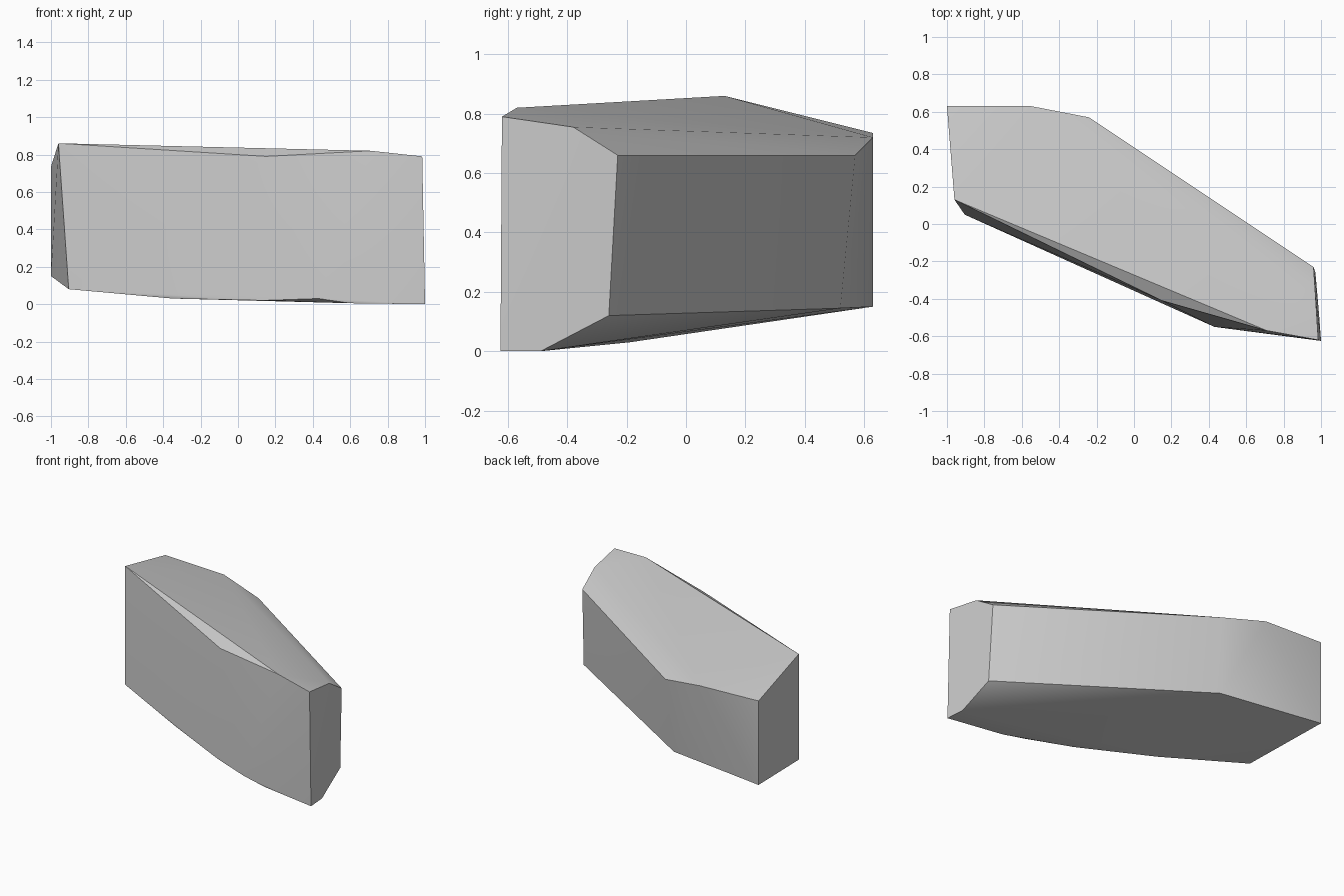
import bpy
import bmesh
from math import radians

old = bpy.data.objects.get("Cube")
if old:
    bpy.data.objects.remove(old, do_unlink=True)

# Corners of the upper side, going round from the front left end
TOP_CORNERS = [
    (0.985, -0.62, 0.79), (0.97, -0.38, 0.755), (0.96, -0.23, 0.66),
    (-0.24, 0.57, 0.66), (-0.55, 0.63, 0.72), (-1.0, 0.63, 0.735),
    (-0.96, 0.13, 0.86), (0.15, -0.41, 0.79), (0.71, -0.57, 0.82),
]
# Corners of the underside, in the same order
BOTTOM_CORNERS = [
    (1.0, -0.625, 0.0), (0.99, -0.49, 0.0), (0.97, -0.26, 0.12),
    (-0.27, 0.52, 0.145), (-1.0, 0.63, 0.15), (-0.905, 0.05, 0.08),
    (-0.35, -0.19, 0.03), (0.14, -0.42, 0.02), (0.43, -0.55, 0.03),
    (0.6, -0.565, 0.005),
]


def make_material(name, color):
    mat = bpy.data.materials.new(name)
    mat.use_nodes = True
    mat.diffuse_color = color
    mat.node_tree.nodes["Principled BSDF"].inputs["Base Color"].default_value = color
    return mat


def make_hull(name, corners, mat):
    """Wrap a closed faceted skin round the corners."""
    bm = bmesh.new()
    for corner in corners:
        bm.verts.new(corner)
    bmesh.ops.convex_hull(bm, input=bm.verts[:])
    loose = [v for v in bm.verts if not v.link_faces]
    bmesh.ops.delete(bm, geom=loose, context="VERTS")
    bmesh.ops.recalc_face_normals(bm, faces=bm.faces[:])
    mesh = bpy.data.meshes.new(name)
    bm.to_mesh(mesh)
    bm.free()
    mesh.materials.append(mat)
    obj = bpy.data.objects.new(name, mesh)
    bpy.context.collection.objects.link(obj)
    return obj


# Rock slab with soft broad faces and crisp broken edges
stone = make_material("stone_grey", (0.6, 0.6, 0.6, 1.0))
rock = make_hull("rock_slab", TOP_CORNERS + BOTTOM_CORNERS, stone)
bpy.ops.object.select_all(action="DESELECT")
rock.select_set(True)
bpy.context.view_layer.objects.active = rock
bpy.ops.object.shade_smooth_by_angle(angle=radians(30))
